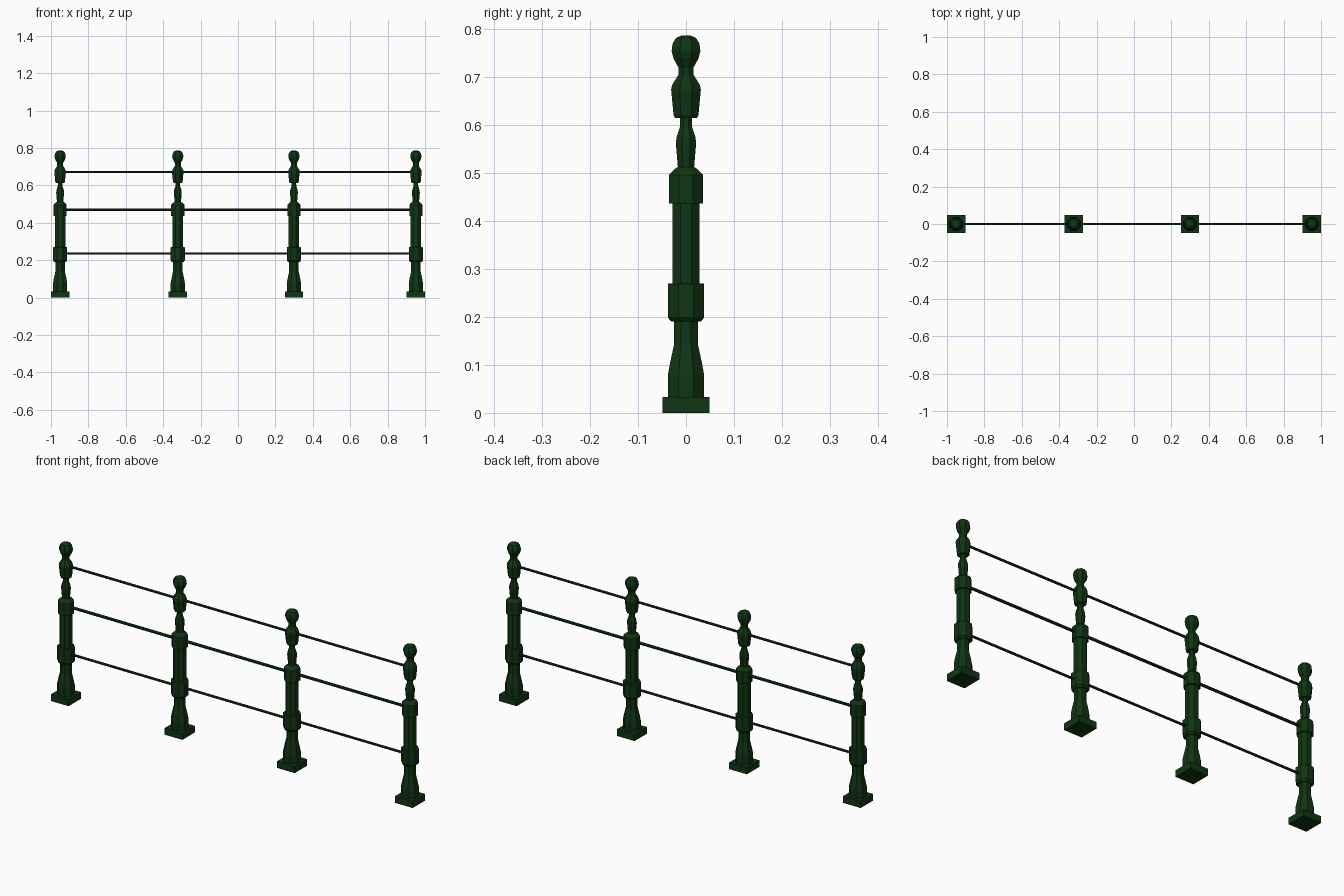
import bpy, bmesh, math

if "Cube" in bpy.data.objects:
    bpy.data.objects.remove(bpy.data.objects["Cube"])

green = bpy.data.materials.new("dark green paint")
green.diffuse_color = (0.005, 0.036, 0.0065, 1)
green.use_nodes = True
green.node_tree.nodes["Principled BSDF"].inputs["Base Color"].default_value = green.diffuse_color

POSTS = [-0.951, -0.322, 0.299, 0.951]
RAILS = [(0.235, 0.0055), (0.47, 0.0065), (0.672, 0.0055)]   # height, radius

# Half-width across flats and height of the turned post
PROFILE = [
    (0.038, 0.030), (0.038, 0.078), (0.033, 0.105), (0.025, 0.142), (0.025, 0.190),
    (0.031, 0.190), (0.038, 0.199), (0.038, 0.269), (0.028, 0.270), (0.028, 0.436),
    (0.035, 0.436), (0.035, 0.496), (0.031, 0.501), (0.024, 0.508), (0.017, 0.512),
    (0.021, 0.560), (0.020, 0.573), (0.013, 0.595), (0.012, 0.614), (0.023, 0.614),
    (0.026, 0.621), (0.031, 0.674), (0.029, 0.683), (0.016, 0.704), (0.016, 0.720),
    (0.026, 0.738), (0.030, 0.754), (0.028, 0.769), (0.021, 0.781), (0.010, 0.786),
]


def finish(bm, name):
    bmesh.ops.recalc_face_normals(bm, faces=bm.faces)
    mesh = bpy.data.meshes.new(name)
    bm.to_mesh(mesh)
    bm.free()
    mesh.materials.append(green)
    obj = bpy.data.objects.new(name, mesh)
    bpy.context.collection.objects.link(obj)
    return obj


def lathe(name, profile, sides):
    """Faceted turned shape with flat sides facing the axes."""
    bm = bmesh.new()
    rings = []
    for r, z in profile:
        r /= math.cos(math.pi / sides)
        angles = [(i + 0.5) * math.tau / sides for i in range(sides)]
        rings.append([bm.verts.new((r * math.cos(a), r * math.sin(a), z)) for a in angles])
    for lo, hi in zip(rings, rings[1:]):
        for i in range(sides):
            j = (i + 1) % sides
            bm.faces.new((lo[i], lo[j], hi[j], hi[i]))
    bm.faces.new(rings[0][::-1])
    bm.faces.new(rings[-1])
    return finish(bm, name)


# Four octagonal posts on square plinths
for n, x in enumerate(POSTS, 1):
    lathe(f"post_{n}", PROFILE, 8).location.x = x
    lathe(f"plinth_{n}", [(0.049, 0), (0.049, 0.033)], 4).location.x = x

# Three thin rails running through every post
for n, (z, r) in enumerate(RAILS, 1):
    rail = lathe(f"rail_{n}", [(r, POSTS[0]), (r, POSTS[-1])], 8)
    rail.rotation_euler.y = math.pi / 2
    rail.location.z = z
